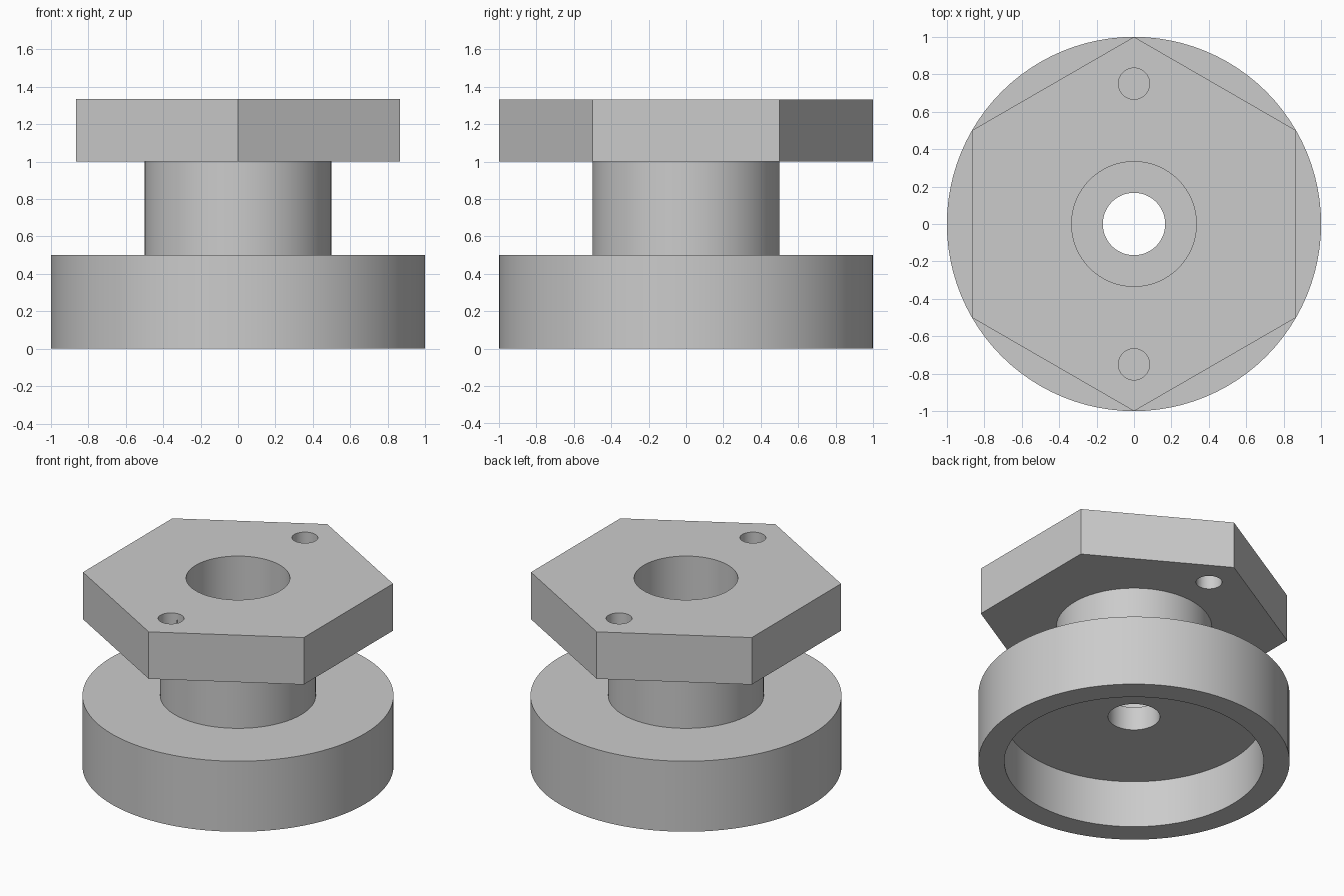
import bpy, bmesh, math

if "Cube" in bpy.data.objects:
    bpy.data.objects.remove(bpy.data.objects["Cube"])

SEGS = 96


def prism(name, radius, z0, z1, sides=SEGS, y=0.0):
    """Upright prism whose first corner points along +y."""
    bm = bmesh.new()
    ring = []
    for i in range(sides):
        a = math.pi / 2 + 2 * math.pi * i / sides
        ring.append(bm.verts.new((radius * math.cos(a), y + radius * math.sin(a), z0)))
    face = bm.faces.new(ring)
    top = bmesh.ops.extrude_face_region(bm, geom=[face], use_keep_orig=True)["geom"]
    for v in top:
        if isinstance(v, bmesh.types.BMVert):
            v.co.z = z1
    bmesh.ops.recalc_face_normals(bm, faces=bm.faces)
    mesh = bpy.data.meshes.new(name)
    bm.to_mesh(mesh)
    bm.free()
    obj = bpy.data.objects.new(name, mesh)
    bpy.context.collection.objects.link(obj)
    return obj


def combine(target, tool, operation):
    """Apply a boolean and discard the tool object."""
    tool.hide_render = True
    mod = target.modifiers.new(operation.lower(), 'BOOLEAN')
    mod.operation = operation
    mod.solver = 'EXACT'
    mod.object = tool
    bpy.context.view_layer.objects.active = target
    bpy.ops.object.modifier_apply(modifier=mod.name)
    bpy.data.objects.remove(tool, do_unlink=True)


# Round base, neck and hexagonal flange joined into one solid
body = prism("flanged_hub", 1.0, 0.0, 0.5)
combine(body, prism("neck", 0.5, 0.2, 1.15), 'UNION')
combine(body, prism("hex_flange", 1.0, 1.0, 4 / 3, sides=6), 'UNION')

# Underside recess, wide upper bore and narrow through hole
combine(body, prism("base_recess", 5 / 6, -0.2, 1 / 3), 'DIFFERENCE')
combine(body, prism("upper_bore", 1 / 3, 0.5, 1.6), 'DIFFERENCE')
combine(body, prism("through_hole", 1 / 6, 0.2, 0.7), 'DIFFERENCE')

# Pair of small holes through the flange
for side in (-1, 1):
    combine(body, prism("bolt_hole", 1 / 12, 0.8, 1.6, sides=48, y=0.75 * side), 'DIFFERENCE')

# Smooth round walls, sharp rims
bpy.ops.object.select_all(action='DESELECT')
body.select_set(True)
bpy.context.view_layer.objects.active = body
bpy.ops.object.shade_smooth_by_angle(angle=math.radians(30))
